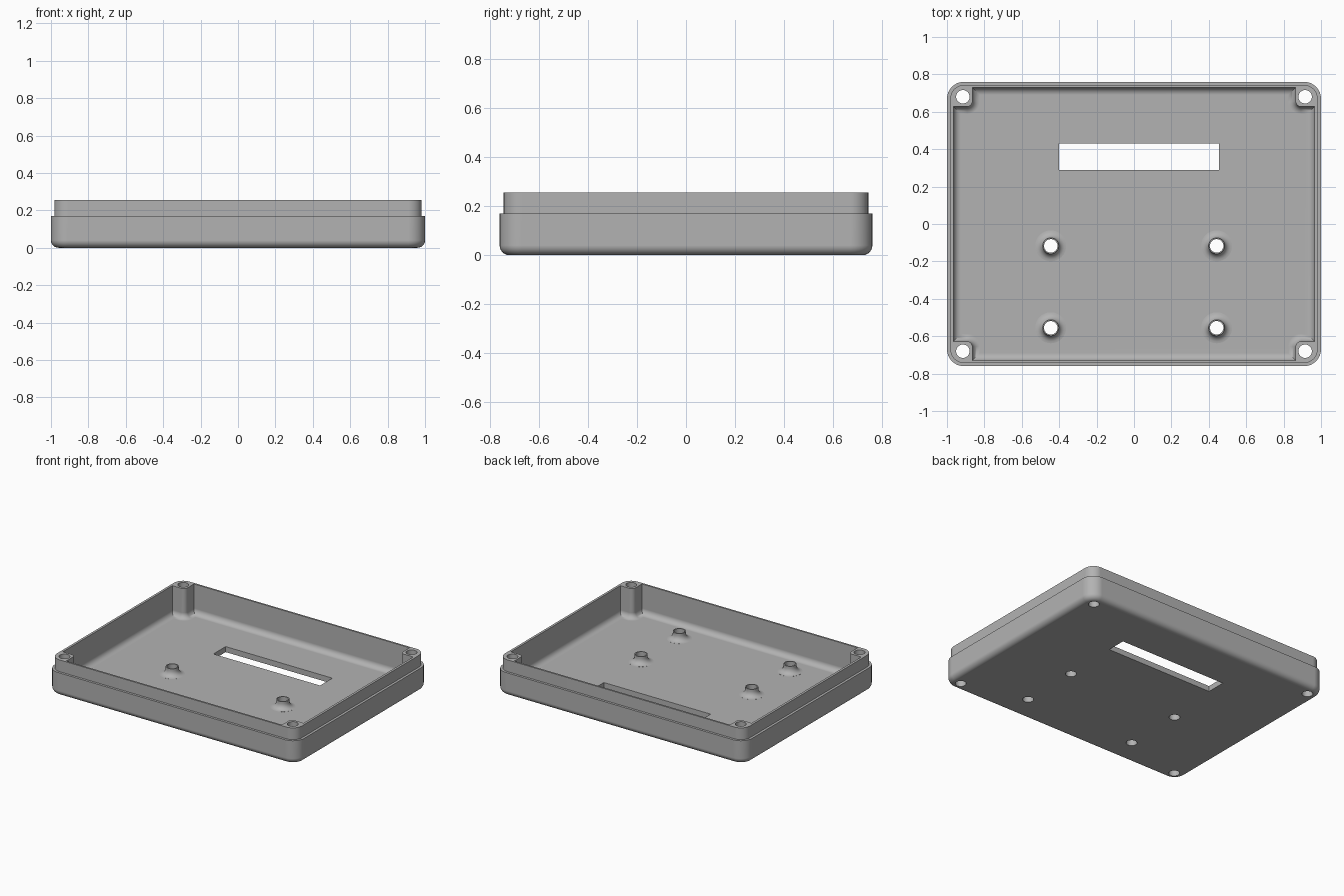
import bpy, bmesh
from math import sin, cos, pi
from mathutils import Vector

cube = bpy.data.objects.get("Cube")
if cube:
    bpy.data.objects.remove(cube, do_unlink=True)

grey = bpy.data.materials.new("plain grey plastic")
grey.use_nodes = True
colour = (0.45, 0.45, 0.45, 1)
grey.diffuse_color = colour
grey.node_tree.nodes["Principled BSDF"].inputs["Base Color"].default_value = colour

FLOOR, SEAM, TOP = 0.04, 0.17, 0.255
FILLET = 0.04


def arc(cx, cy, r, start, end, n=8):
    """Points along a circular arc."""
    return [(cx + r * cos(start + (end - start) * i / n),
             cy + r * sin(start + (end - start) * i / n)) for i in range(n + 1)]


def rounded_rect(hx, hy, r):
    pts = []
    for k, (sx, sy) in enumerate([(1, 1), (-1, 1), (-1, -1), (1, -1)]):
        pts += arc(sx * (hx - r), sy * (hy - r), r, k * pi / 2, (k + 1) * pi / 2)
    return pts


def inset(pts, d):
    """Move a counter-clockwise outline inward by d with mitred corners."""
    out = []
    for i, p in enumerate(pts):
        p, a, b = Vector(p), Vector(pts[i - 1]), Vector(pts[(i + 1) % len(pts)])
        e1, e2 = (p - a).normalized(), (b - p).normalized()
        n1, n2 = Vector((-e1.y, e1.x)), Vector((-e2.y, e2.x))
        out.append(tuple(p + (n1 + n2) * d / (1 + n1.dot(n2))))
    return out


def loft(name, rings):
    """Closed solid through (outline, height) rings, bottom to top."""
    bm = bmesh.new()
    loops = [[bm.verts.new((x, y, z)) for x, y in pts] for pts, z in rings]
    for lo, hi in zip(loops, loops[1:]):
        for i in range(len(lo)):
            j = (i + 1) % len(lo)
            bm.faces.new((lo[i], lo[j], hi[j], hi[i]))
    bm.faces.new(loops[0][::-1])
    bm.faces.new(loops[-1])
    bmesh.ops.recalc_face_normals(bm, faces=bm.faces)
    mesh = bpy.data.meshes.new(name)
    bm.to_mesh(mesh)
    bm.free()
    mesh.materials.append(grey)
    obj = bpy.data.objects.new(name, mesh)
    bpy.context.collection.objects.link(obj)
    return obj


def circle(x, y, r):
    return arc(x, y, r, 0, 2 * pi, 32)[:-1]


def combine(body, other, operation):
    mod = body.modifiers.new(operation, 'BOOLEAN')
    mod.object, mod.operation, mod.solver = other, operation, 'EXACT'
    bpy.context.view_layer.objects.active = body
    bpy.ops.object.modifier_apply(modifier=mod.name)
    bpy.data.objects.remove(other, do_unlink=True)


# Outer shell: rounded bottom edge, side wall, then a stepped-in lip
rings = []
for i in range(7):
    a = i / 6 * pi / 2
    d = FILLET * (1 - sin(a))
    rings.append((rounded_rect(1 - d, 0.76 - d, 0.09 - d), FILLET * (1 - cos(a))))
lip = rounded_rect(0.982, 0.743, 0.072)
rings += [(rounded_rect(1, 0.76, 0.09), SEAM), (lip, SEAM), (lip, TOP)]
body = loft("enclosure_half", rings)

# Cavity that leaves a rounded post in each corner, with a filleted floor
X, Y, PX, PY, R = 0.965, 0.73, 0.864, 0.627, 0.03
outline = []
for k, (sx, sy) in enumerate([(1, 1), (-1, 1), (-1, -1), (1, -1)]):
    corner = [(X, PY)] + arc(PX + R, PY + R, R, 1.5 * pi, pi, 6) + [(PX, Y)]
    corner = [(sx * x, sy * y) for x, y in corner]
    outline += corner if k % 2 == 0 else corner[::-1]
rings = []
for i in range(7):
    a = i / 6 * pi / 2
    rings.append((inset(outline, FILLET * (1 - sin(a))), FLOOR + FILLET * (1 - cos(a))))
rings.append((outline, TOP + 0.1))
combine(body, loft("cavity", rings), 'DIFFERENCE')

# Board standoffs with flared bases
standoffs = [(x, y) for x in (-0.445, 0.442) for y in (-0.117, -0.555)]
for x, y in standoffs:
    rings = [(circle(x, y, 0.083), FLOOR / 2)]
    for i in range(7):
        a = i / 6 * pi / 2
        rings.append((circle(x, y, 0.043 + FILLET * (1 - sin(a))),
                      FLOOR + 0.0005 + FILLET * (1 - cos(a))))
    rings.append((circle(x, y, 0.043), FLOOR + 0.055))
    combine(body, loft("standoff", rings), 'UNION')

# Through holes in standoffs and corner posts
posts = [(x, y) for x in (-0.915, 0.915) for y in (-0.68, 0.68)]
for x, y in standoffs + posts:
    hole = circle(x, y, 0.036)
    combine(body, loft("hole", [(hole, -0.1), (hole, TOP + 0.1)]), 'DIFFERENCE')

# Rectangular window through the floor
window = [(-0.4, 0.29), (0.455, 0.29), (0.455, 0.43), (-0.4, 0.43)]
combine(body, loft("window", [(window, -0.1), (window, TOP)]), 'DIFFERENCE')

# Smooth fillets, crisp corners, flat large faces
bpy.ops.object.select_all(action='DESELECT')
body.select_set(True)
bpy.context.view_layer.objects.active = body
bpy.ops.object.shade_smooth_by_angle(angle=0.6)
weighted = body.modifiers.new("flat_face_normals", 'WEIGHTED_NORMAL')
weighted.keep_sharp = True
